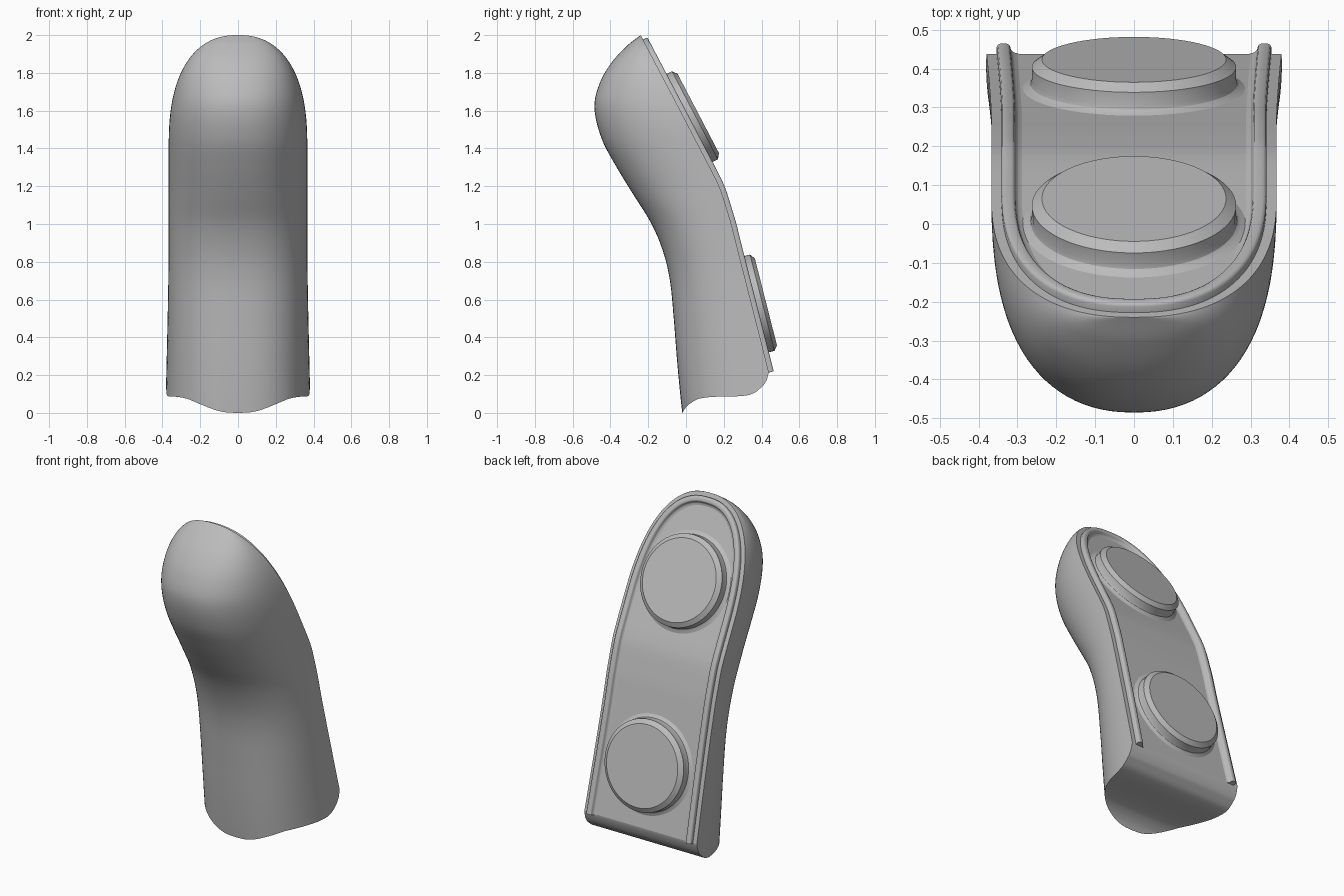
import bpy, bmesh, math
from mathutils import Vector, Matrix

cube = bpy.data.objects.get("Cube")
if cube:
    bpy.data.objects.remove(cube, do_unlink=True)

grey = bpy.data.materials.new("plain grey")
grey.use_nodes = True
grey.diffuse_color = (0.5, 0.5, 0.5, 1)
grey.node_tree.nodes["Principled BSDF"].inputs["Base Color"].default_value = (0.5, 0.5, 0.5, 1)


def curve_at(points, t):
    """Smooth interpolation of (t, value) pairs."""
    i = 0
    while i < len(points) - 2 and t > points[i + 1][0]:
        i += 1
    slope = lambda k: ((points[min(k + 1, len(points) - 1)][1] - points[max(k - 1, 0)][1])
                       / (points[min(k + 1, len(points) - 1)][0] - points[max(k - 1, 0)][0]))
    (a, va), (b, vb) = points[i], points[i + 1]
    d, u = b - a, (t - a) / (b - a)
    h = u * u * (3 - 2 * u)
    return (va * (1 - h) + vb * h + d * slope(i) * u * (1 - u) ** 2
            - d * slope(i + 1) * u * u * (1 - u))


FRONT = [(-.1, -.005), (0, -.02), (.25, -.045), (.5, -.065), (.7, -.085), (.85, -.12),
         (1, -.182), (1.15, -.275), (1.3, -.367), (1.45, -.446), (1.62, -.485),
         (1.75, -.455), (1.86, -.39), (1.95, -.305), (2, -.24)]
BACK = [(-.1, .518), (.4, .392), (.9, .265), (1, .24), (1.08, .216), (1.18, .184),
        (1.25, .152), (1.35, .1), (1.6, -.03), (2, -.24)]


def front(z):
    return curve_at(FRONT, z)


def back(z):
    return curve_at(BACK, z)


def width(z):
    flare = .367 + .018 * max(0, 1 - max(z, 0) / .85) ** 1.3
    t = max(0, (z - 1.4) / .6)
    return flare * max(0, 1 - t ** 2.5) ** .43


def finish(name, bm, angle=35):
    bmesh.ops.recalc_face_normals(bm, faces=bm.faces)
    mesh = bpy.data.meshes.new(name)
    bm.to_mesh(mesh)
    bm.free()
    mesh.materials.append(grey)
    ob = bpy.data.objects.new(name, mesh)
    bpy.context.collection.objects.link(ob)
    smooth(ob, angle)
    return ob


def smooth(ob, angle):
    bpy.ops.object.select_all(action='DESELECT')
    ob.select_set(True)
    bpy.context.view_layer.objects.active = ob
    bpy.ops.object.shade_smooth_by_angle(angle=math.radians(angle))


def loft(bm, rings, closed):
    """Join rows of points with quads."""
    rows = [[bm.verts.new(p) for p in r] for r in rings]
    n = len(rows[0])
    for a, b in zip(rows, rows[1:]):
        for i in range(n if closed else n - 1):
            j = (i + 1) % n
            bm.faces.new((a[i], a[j], b[j], b[i]))
    return rows


# Main body: D-shaped sections with a flat back, closing to a rounded tip
STEPS, SIDES = 80, 48
rings = []
for k in range(STEPS + 1):
    z = 2 - 2.1 * (1 - k / STEPS) ** 2
    w, f, b = width(z), front(z), back(z)
    power = 2 / (2.5 - .15 * max(z, 0))
    ring = []
    for i in range(SIDES + 1):
        a = math.pi * i / SIDES
        c, s = math.cos(a), max(0, math.sin(a))
        if i == SIDES:
            s = 0
        ring.append((math.copysign(abs(c) ** power, c) * w, b - (b - f) * s ** power, z))
    rings.append(ring)
bm = bmesh.new()
rows = loft(bm, rings, True)
bm.faces.new(rows[0])
bmesh.ops.remove_doubles(bm, verts=bm.verts, dist=.0002)
body = finish("body", bm)

# Base trim: a curved cut running straight across the width
BASE = [(-.08, -.07), (-.02, 0), (0, .03), (.03, .055), (.07, .075), (.15, .085),
        (.3, .09), (.36, .105), (.41, .145)]
cut = [(y, curve_at(BASE, y)) for y in [-.08 + .49 * i / 40 for i in range(41)]]
cut += [(.428, .175), (.437, .21), (.441, .25), (.7, .25), (.7, -.4), (-.08, -.4)]
bm = bmesh.new()
rows = loft(bm, [[(x, y, z) for y, z in cut] for x in (-.8, .8)], True)
for r in rows:
    bm.faces.new(r)
cutter = finish("base_cutter", bm)
cutter.hide_render = True
mod = body.modifiers.new("base trim", 'BOOLEAN')
mod.operation, mod.solver, mod.object = 'DIFFERENCE', 'EXACT', cutter
bpy.context.view_layer.objects.active = body
bpy.ops.object.modifier_apply(modifier=mod.name)
bpy.data.objects.remove(cutter, do_unlink=True)
smooth(body, 35)


def back_normal(z):
    z = min(z, 1.98)
    slope = (back(z + .01) - back(z - .01)) / .02
    return Vector((0, 1, -slope)).normalized()


# Raised rail following the edge of the back; section is (inset, height)
RAIL = [(.026, -.01), (.026, .017), (.029, .023), (.035, .026), (.052, .026), (.058, .023),
        (.061, .017), (.063, .009), (.069, .003), (.082, -.001), (.082, -.01)]
half = []
for k in range(71):
    z = 2 - 1.785 * (1 - k / 70) ** 2
    half.append(Vector((width(z), back(z), z)))
path = half + [Vector((-p.x, p.y, p.z)) for p in reversed(half[:-1])]
rings = []
for i, p in enumerate(path):
    tangent = (path[min(i + 1, len(path) - 1)] - path[max(i - 1, 0)]).normalized()
    normal = back_normal(p.z)
    inward = normal.cross(tangent).normalized()
    if inward.dot(Vector((0, back(1.2), 1.2)) - p) < 0:
        inward.negate()
    rings.append([p + inward * d + normal * h for d, h in RAIL])
bm = bmesh.new()
rows = loft(bm, rings, True)
bm.faces.new(rows[0])
bm.faces.new(rows[-1])
finish("edge_rail", bm, 50)

# Two round pads with a bevelled rim and a soft foot; section is (radius, height)
PAD = [(.295, -.082), (.288, -.077), (.275, -.073), (.266, -.065), (.263, -.054),
       (.263, -.02), (.237, 0)]
for name, y, z in (("upper_pad", .065, 1.585), ("lower_pad", .423, .588)):
    n = back_normal(z)
    across = Vector((1, 0, 0))
    along = n.cross(across)
    centre = Vector((0, y, z))
    bm = bmesh.new()
    rings = [[centre + n * h + (across * math.cos(a) + along * math.sin(a)) * r
              for a in [math.tau * i / 64 for i in range(64)]] for r, h in PAD]
    rows = loft(bm, rings, True)
    bm.faces.new(rows[0])
    bm.faces.new(rows[-1])
    finish(name, bm, 30)
